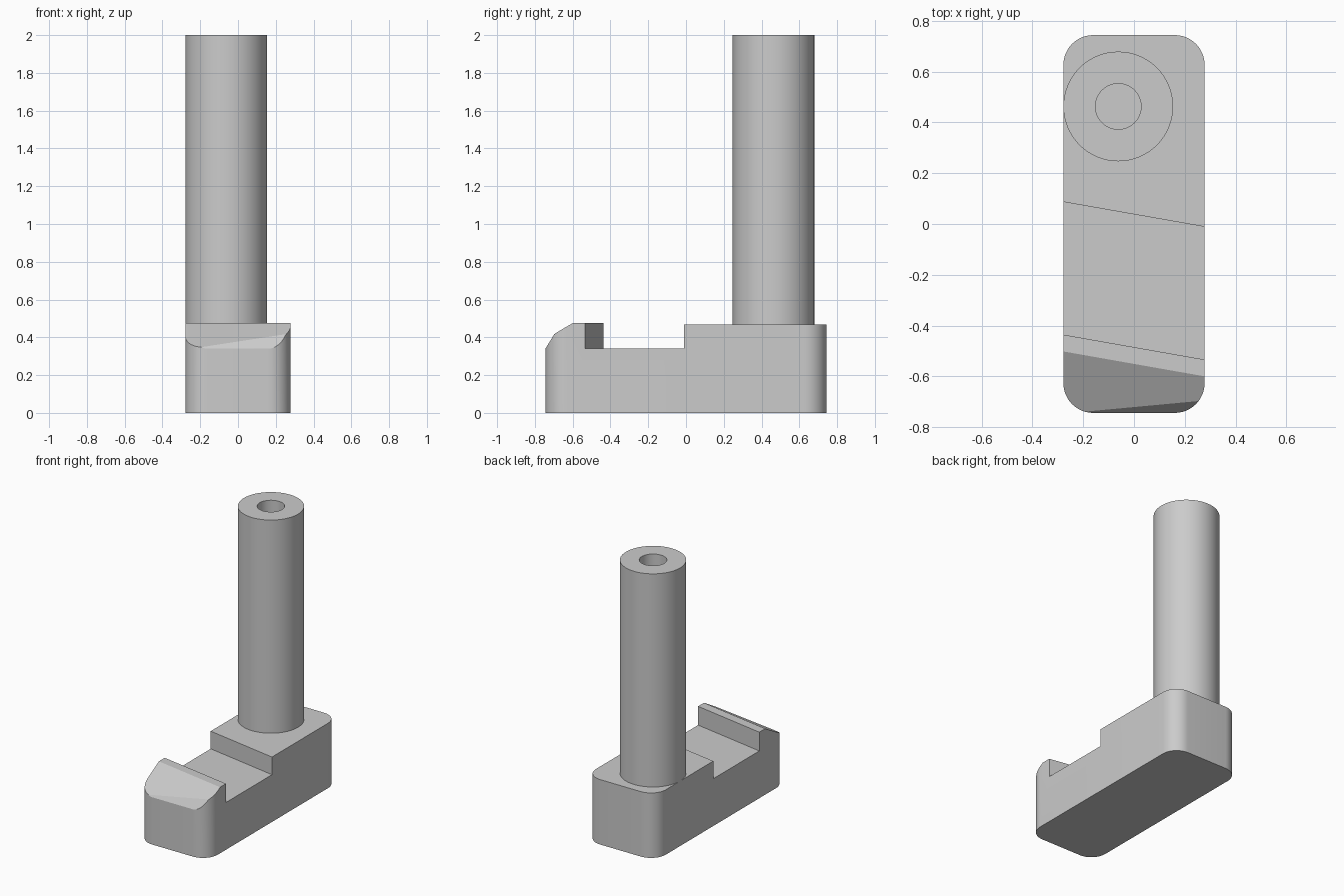
import bpy
import bmesh
from math import sin, cos, pi, radians
from mathutils import Matrix, Vector

old = bpy.data.objects.get("Cube")
if old:
    bpy.data.objects.remove(old, do_unlink=True)

grey = bpy.data.materials.new("plain grey")
grey.use_nodes = True
COLOUR = (0.6, 0.6, 0.6, 1)
grey.diffuse_color = COLOUR
grey.node_tree.nodes["Principled BSDF"].inputs["Base Color"].default_value = COLOUR

HALF_W, HALF_L, CORNER = 0.278, 0.744, 0.117
LIP_TOP, DECK, FLOOR = 0.475, 0.467, 0.34
SKEW = radians(-10)


def add_object(name, bm):
    bmesh.ops.recalc_face_normals(bm, faces=bm.faces)
    mesh = bpy.data.meshes.new(name)
    bm.to_mesh(mesh)
    bm.free()
    mesh.materials.append(grey)
    ob = bpy.data.objects.new(name, mesh)
    bpy.context.collection.objects.link(ob)
    return ob


def select(ob):
    bpy.ops.object.select_all(action='DESELECT')
    ob.select_set(True)
    bpy.context.view_layer.objects.active = ob


def extrude(name, points, direction):
    bm = bmesh.new()
    face = bm.faces.new([bm.verts.new(p) for p in points])
    ext = bmesh.ops.extrude_face_region(bm, geom=[face])
    moved = [v for v in ext["geom"] if isinstance(v, bmesh.types.BMVert)]
    bmesh.ops.translate(bm, verts=moved, vec=direction)
    return add_object(name, bm)


def cut(ob, name, profile, angle=0):
    """Cut a y-z profile across the whole width, turned about z."""
    cutter = extrude(name, [(-1, y, z) for y, z in profile], (2, 0, 0))
    cutter.data.transform(Matrix.Rotation(angle, 4, 'Z'))
    cutter.hide_render = True
    mod = ob.modifiers.new(name, 'BOOLEAN')
    mod.operation, mod.solver, mod.object = 'DIFFERENCE', 'EXACT', cutter
    select(ob)
    bpy.ops.object.modifier_apply(modifier=name)
    bpy.data.objects.remove(cutter, do_unlink=True)


# Base: block with rounded vertical corners
outline = []
for q, (sx, sy) in enumerate([(1, 1), (-1, 1), (-1, -1), (1, -1)]):
    for i in range(13):
        a = (q + i / 12) * pi / 2
        outline.append((sx * (HALF_W - CORNER) + CORNER * cos(a),
                        sy * (HALF_L - CORNER) + CORNER * sin(a), 0))
base = extrude("base", outline, (0, 0, LIP_TOP))

# Skewed slot, with the slightly lower rear deck
k = cos(SKEW)
slot_front, slot_back, lip_edge = -0.485 * k, 0.038 * k, -0.551 * k
cut(base, "slot_cutter", [(slot_front, FLOOR), (slot_back, FLOOR), (slot_back, DECK),
                          (1.5, DECK), (1.5, 1), (slot_front, 1)], SKEW)

# Lip bevels: a shallow skewed one and a steep square one
cut(base, "lip_bevel_cutter", [(lip_edge, LIP_TOP), (lip_edge - 0.6, LIP_TOP - 0.6 * 0.58),
                               (lip_edge - 0.6, 1), (lip_edge, 1)], SKEW)
cut(base, "nose_bevel_cutter", [(-HALF_L - 0.1, FLOOR - 0.165), (-HALF_L + 0.2, FLOOR + 0.33),
                                (-HALF_L - 0.1, FLOOR + 0.33)])

# Column: lathed tube with a blind bore
bm = bmesh.new()
profile = [(0, 1), (0.09, 1), (0.09, 2), (0.216, 2), (0.216, DECK), (0, DECK)]
verts = [bm.verts.new((r, 0, z)) for r, z in profile]
edges = [bm.edges.new(pair) for pair in zip(verts, verts[1:])]
bmesh.ops.spin(bm, geom=verts + edges, cent=(0, 0, 0), axis=(0, 0, 1),
               angle=2 * pi, steps=64, use_duplicate=False)
bmesh.ops.remove_doubles(bm, verts=bm.verts, dist=0.0005)
bmesh.ops.translate(bm, verts=bm.verts, vec=Vector((-0.062, 0.463, 0)))
column = add_object("column", bm)

for ob in (base, column):
    select(ob)
    bpy.ops.object.shade_smooth_by_angle(angle=radians(20))
